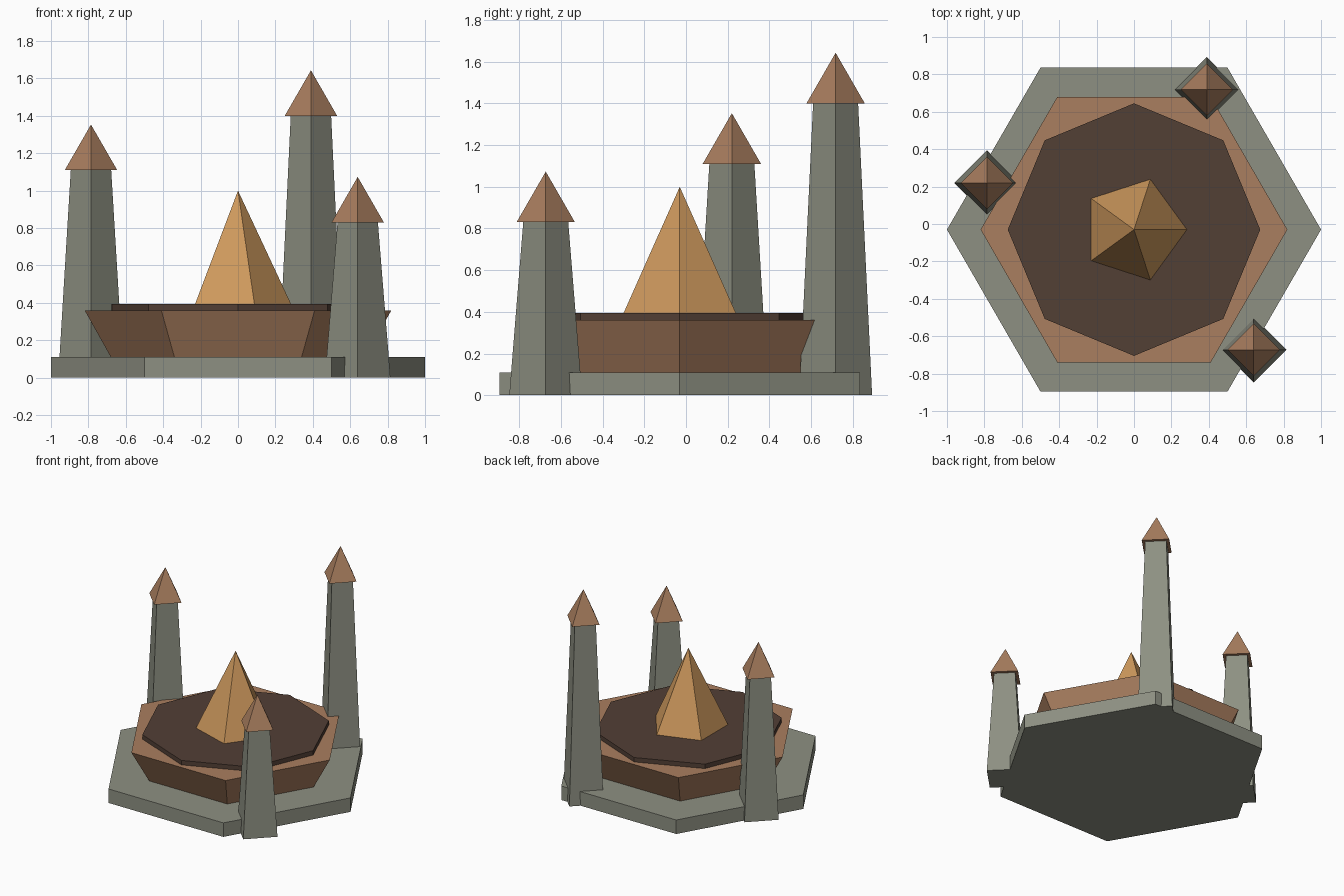
import bpy, bmesh
from math import cos, sin, tau

if "Cube" in bpy.data.objects:
    bpy.data.objects.remove(bpy.data.objects["Cube"])


def material(name, rgb):
    m = bpy.data.materials.new(name)
    m.diffuse_color = (*rgb, 1)
    m.use_nodes = True
    m.node_tree.nodes["Principled BSDF"].inputs["Base Color"].default_value = m.diffuse_color
    return m


STONE = material("stone", (0.27, 0.28, 0.225))
CLAY = material("clay", (0.40, 0.21, 0.115))
DARK = material("dark_wood", (0.085, 0.05, 0.036))
OCHRE = material("ochre", (0.62, 0.32, 0.11))


def frustum(name, sides, x, y, z0, z1, r0, r1, mat):
    """Closed flat-faced prism, frustum or (r1 = 0) pyramid; first corner on +x."""
    bm = bmesh.new()

    def ring(r, z):
        return [bm.verts.new((r * cos(tau * i / sides), r * sin(tau * i / sides), z))
                for i in range(sides)]

    low = ring(r0, 0)
    bm.faces.new(low[::-1])
    if r1 > 0:
        high = ring(r1, z1 - z0)
        bm.faces.new(high)
    else:
        apex = bm.verts.new((0, 0, z1 - z0))
    for i in range(sides):
        j = (i + 1) % sides
        top = [high[j], high[i]] if r1 > 0 else [apex]
        bm.faces.new([low[i], low[j]] + top)
    mesh = bpy.data.meshes.new(name)
    bm.to_mesh(mesh)
    bm.free()
    mesh.materials.append(mat)
    ob = bpy.data.objects.new(name, mesh)
    ob.location = (x, y, z0)
    bpy.context.collection.objects.link(ob)
    return ob


# Stacked central platform and spire
CY = -0.03
frustum("hexagonal_base", 6, 0, CY, 0, 0.11, 1.0, 1.0, STONE)
frustum("flared_tier", 6, 0, CY, 0.11, 0.36, 0.68, 0.82, CLAY)
frustum("octagonal_deck", 8, 0, CY, 0.36, 0.395, 0.675, 0.675, DARK)
frustum("central_spire", 5, 0, CY, 0.395, 1.0, 0.283, 0, OCHRE)

# Three tapered towers with pointed roofs
towers = [("left", -0.786, 0.22, 1.11), ("back", 0.39, 0.718, 1.40), ("front", 0.64, -0.673, 0.83)]
for side, x, y, h in towers:
    frustum(side + "_tower", 4, x, y, 0, h, 0.175, 0.108, STONE)
    frustum(side + "_tower_roof", 4, x, y, h, h + 0.243, 0.14, 0, CLAY)
